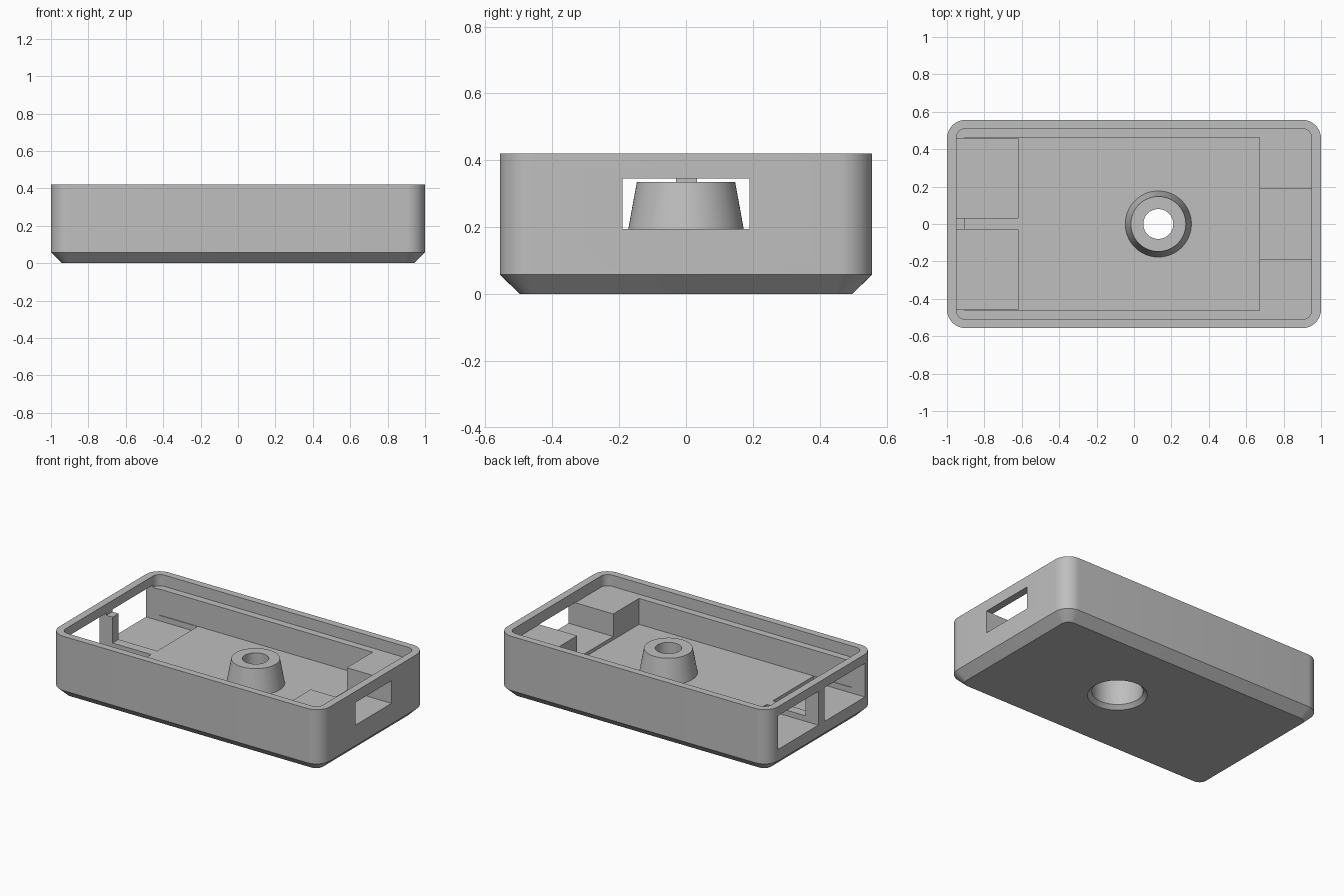
import bpy, bmesh, math

if "Cube" in bpy.data.objects:
    bpy.data.objects.remove(bpy.data.objects["Cube"])

# One plain grey plastic
grey = bpy.data.materials.new("grey_plastic")
grey.diffuse_color = (0.52, 0.52, 0.52, 1)
grey.use_nodes = True
grey.node_tree.nodes["Principled BSDF"].inputs["Base Color"].default_value = grey.diffuse_color


def loft(name, rings):
    """Closed solid skinned through a stack of equal-length point rings."""
    bm = bmesh.new()
    loops = [[bm.verts.new(p) for p in ring] for ring in rings]
    n = len(loops[0])
    for a, b in zip(loops, loops[1:]):
        for i in range(n):
            j = (i + 1) % n
            bm.faces.new((a[i], a[j], b[j], b[i]))
    bm.faces.new(loops[0][::-1])
    bm.faces.new(loops[-1])
    bmesh.ops.recalc_face_normals(bm, faces=bm.faces)
    mesh = bpy.data.meshes.new(name)
    bm.to_mesh(mesh)
    bm.free()
    mesh.materials.append(grey)
    ob = bpy.data.objects.new(name, mesh)
    bpy.context.collection.objects.link(ob)
    return ob


def rounded(hx, hy, r, z, seg=10):
    """Rounded rectangle ring centred on the origin."""
    pts = []
    for k, (sx, sy) in enumerate([(1, 1), (-1, 1), (-1, -1), (1, -1)]):
        for i in range(seg + 1):
            a = math.radians(90 * (k + i / seg))
            pts.append((sx * (hx - r) + r * math.cos(a),
                        sy * (hy - r) + r * math.sin(a), z))
    return pts


def circle(r, z, cx=0.13, n=64):
    return [(cx + r * math.cos(2 * math.pi * i / n),
             r * math.sin(2 * math.pi * i / n), z) for i in range(n)]


def box(name, x0, x1, y0, y1, z0, z1):
    return loft(name, [[(x0, y0, z), (x1, y0, z), (x1, y1, z), (x0, y1, z)]
                       for z in (z0, z1)])


def combine(target, tool, operation):
    """Apply a boolean and discard the tool."""
    mod = target.modifiers.new("bool", 'BOOLEAN')
    mod.operation = operation
    mod.solver = 'EXACT'
    mod.object = tool
    bpy.context.view_layer.objects.active = target
    bpy.ops.object.modifier_apply(modifier=mod.name)
    bpy.data.objects.remove(tool)


# Outer tray with rounded corners and chamfered underside
case = loft("case_tray", [rounded(0.94, 0.497, 0.05, 0),
                          rounded(1.0, 0.557, 0.10, 0.058),
                          rounded(1.0, 0.557, 0.10, 0.42)])

# Lid recess, leaving a thin rim above a shelf
combine(case, loft("lid_recess", [rounded(0.95, 0.51, 0.05, 0.345),
                                  rounded(0.95, 0.51, 0.05, 0.5)]), 'DIFFERENCE')
# Main cavity
combine(case, box("cavity", -0.905, 0.67, -0.462, 0.462, 0.172, 0.4), 'DIFFERENCE')
# Channel and port opening at the right end
combine(case, box("port", 0.6, 1.1, -0.19, 0.19, 0.195, 0.346), 'DIFFERENCE')
# Twin openings at the left end, sunk into the floor, with a post between
for y0, y1 in ((0.033, 0.458), (-0.458, -0.03)):
    combine(case, box("socket", -1.1, -0.62, y0, y1, 0.135, 0.36), 'DIFFERENCE')

# Tapered screw boss, then its countersunk stepped hole
combine(case, loft("screw_boss", [circle(0.18, 0.155), circle(0.147, 0.335)]), 'UNION')
combine(case, loft("screw_hole", [circle(0.20, -0.02), circle(0.155, 0.025),
                                  circle(0.155, 0.2), circle(0.08, 0.2),
                                  circle(0.08, 0.4)]), 'DIFFERENCE')

# Smooth rounded walls, keep hard edges
bpy.ops.object.select_all(action='DESELECT')
case.select_set(True)
bpy.context.view_layer.objects.active = case
bpy.ops.object.shade_smooth_by_angle(angle=math.radians(25))
